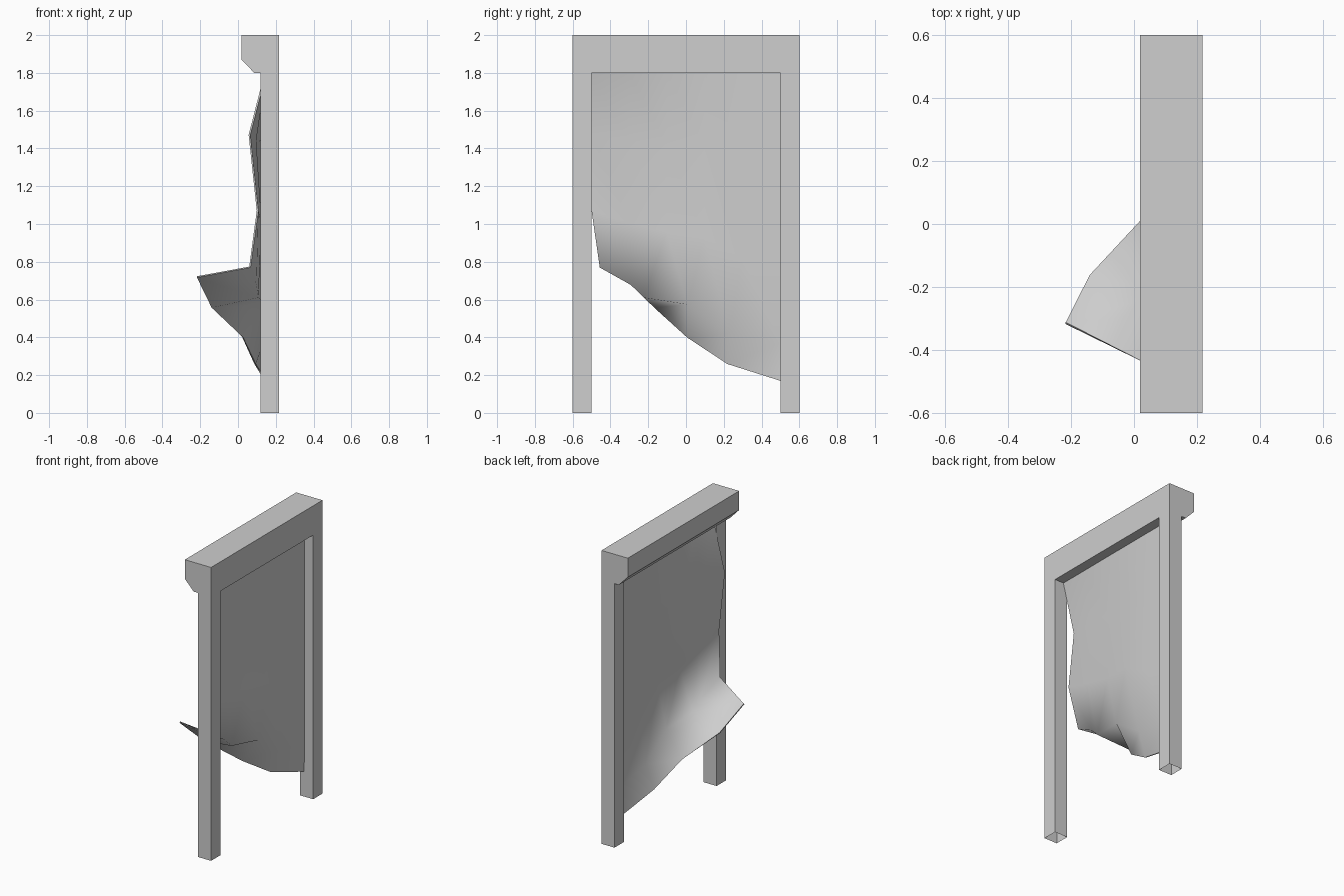
import bpy
import bmesh
from mathutils import Vector

cube = bpy.data.objects.get("Cube")
if cube:
    bpy.data.objects.remove(cube, do_unlink=True)

grey = bpy.data.materials.new("plain_grey")
grey.use_nodes = True
colour = (0.62, 0.62, 0.62, 1)
grey.diffuse_color = colour
grey.node_tree.nodes["Principled BSDF"].inputs["Base Color"].default_value = colour


def finish(bm, name):
    bmesh.ops.recalc_face_normals(bm, faces=bm.faces[:])
    mesh = bpy.data.meshes.new(name)
    bm.to_mesh(mesh)
    bm.free()
    mesh.materials.append(grey)
    obj = bpy.data.objects.new(name, mesh)
    bpy.context.collection.objects.link(obj)
    return obj


# Door frame: lintel profile swept along y, with open-ended posts pulled down
BACK, FRONT, LIP, LINTEL = 0.217, 0.119, 0.019, 1.8
profile = [(BACK, 2), (LIP, 2), (LIP, 1.87), (0.086, LINTEL), (FRONT, LINTEL), (BACK, LINTEL)]
bm = bmesh.new()
rings = [[bm.verts.new((x, y, z)) for x, z in profile] for y in (-0.6, -0.5, 0.5, 0.6)]
post_tops = []
for k in range(3):
    a, b = rings[k], rings[k + 1]
    for i in range(len(profile)):
        j = (i + 1) % len(profile)
        face = bm.faces.new((a[i], a[j], b[j], b[i]))
        if i == 4 and k != 1:
            post_tops.append(face)
bm.faces.new(rings[0])
bm.faces.new(rings[3][::-1])
bmesh.ops.recalc_face_normals(bm, faces=bm.faces[:])
for top in post_tops:
    new = bmesh.ops.extrude_face_region(bm, geom=[top])["geom"]
    ends = [g for g in new if isinstance(g, bmesh.types.BMFace)]
    for v in [g for g in new if isinstance(g, bmesh.types.BMVert)]:
        v.co.z = 0
    old = [top] if top.is_valid else []
    bmesh.ops.delete(bm, geom=ends + old, context='FACES_ONLY')
bmesh.ops.dissolve_limit(bm, angle_limit=0.01, verts=bm.verts[:], edges=bm.edges[:])
finish(bm, "door_frame")

# Hanging cloth: columns fall from the lintel to a fold line
fold = [(0.063, -0.455, 0.772), (0.095, -0.29, 0.68), (0.105, -0.22, 0.613),
        (0.146, 0.01, 0.575), (0.148, 0.23, 0.42), (0.147, 0.5, 0.37)]
drops = [0, 0.32, 0.71, 1]
side_wave = [0, -0.058, 0.017, 0]
bm = bmesh.new()
grid = []
for j, end in enumerate(fold):
    u = j / (len(fold) - 1)
    start = Vector((0.145, u - 0.5, LINTEL))
    column = []
    for t, wave in zip(drops, side_wave):
        co = start.lerp(Vector(end), t)
        co.x += wave * (1 - u) ** 2
        co.y = start.y + (end[1] - start.y) * t ** 12
        column.append(bm.verts.new(co))
    grid.append(column)
for a, b in zip(grid, grid[1:]):
    for i in range(len(drops) - 1):
        bm.faces.new((a[i], a[i + 1], b[i + 1], b[i]))

# Blown-out hem below the fold line, tapering to a point at the loose corner
hem = [(-0.217, -0.315, 0.72), (-0.14, -0.165, 0.56), (0.025, 0.01, 0.4),
       (0.09, 0.22, 0.26), (0.145, 0.5, 0.17)]
fold_line = [column[-1] for column in grid]
hem_line = [bm.verts.new(co) for co in hem]
bm.faces.new((fold_line[0], hem_line[0], fold_line[1]))
for i in range(len(hem) - 1):
    bm.faces.new((fold_line[i + 1], hem_line[i], fold_line[i + 2]))
    bm.faces.new((hem_line[i], hem_line[i + 1], fold_line[i + 2]))

# Smooth cloth with crisp outer edges
for face in bm.faces:
    face.smooth = True
for edge in bm.edges:
    edge.smooth = not edge.is_boundary
cloth = finish(bm, "hanging_cloth")
thick = cloth.modifiers.new("thickness", 'SOLIDIFY')
thick.thickness = 0.009
thick.offset = 0
